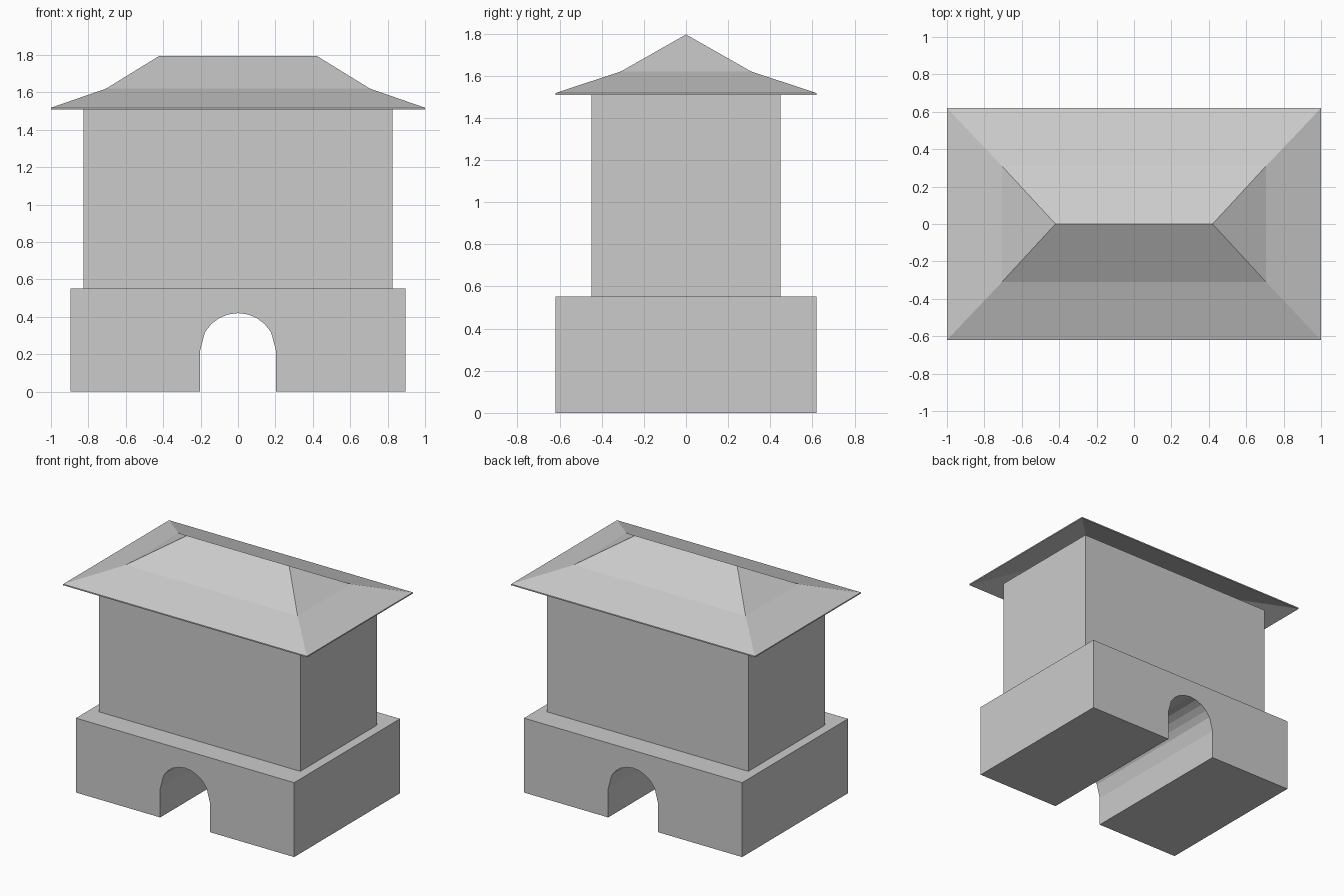
import bpy, bmesh
from math import cos, sin, radians

if "Cube" in bpy.data.objects:
    bpy.data.objects.remove(bpy.data.objects["Cube"])


def finish(name, bm):
    bmesh.ops.recalc_face_normals(bm, faces=bm.faces[:])
    mesh = bpy.data.meshes.new(name)
    bm.to_mesh(mesh)
    bm.free()
    ob = bpy.data.objects.new(name, mesh)
    bpy.context.collection.objects.link(ob)
    return ob


def ring(bm, x, y, z):
    return [bm.verts.new((sx * x, sy * y, z))
            for sx, sy in ((-1, -1), (1, -1), (1, 1), (-1, 1))]


def bridge(bm, a, b):
    for i in range(4):
        j = (i + 1) % 4
        bm.faces.new((a[i], a[j], b[j], b[i]))


# Plinth: front outline with an arched passage, extruded front to back
W, H, D = 0.895, 0.552, 0.62
R, SPRING = 0.204, 0.216
arch = [(R * cos(radians(a)), SPRING + R * sin(radians(a)))
        for a in [0] + list(range(30, 151, 15)) + [180]]
outline = [(-W, 0), (-W, H), (W, H), (W, 0), (R, 0)] + arch + [(-R, 0)]
bm = bmesh.new()
face = bm.faces.new([bm.verts.new((x, -D, z)) for x, z in outline])
ext = bmesh.ops.extrude_face_region(bm, geom=[face])
bmesh.ops.translate(bm, vec=(0, 2 * D, 0),
                    verts=[v for v in ext["geom"] if isinstance(v, bmesh.types.BMVert)])
finish("plinth", bm)

# Main walls
bm = bmesh.new()
low, high = ring(bm, 0.826, 0.449, H), ring(bm, 0.826, 0.449, 1.51)
bridge(bm, low, high)
bm.faces.new(low)
bm.faces.new(high)
finish("walls", bm)

# Hip roof: sloping soffit, thin eave edge, shallow skirt, steeper crown with ridge
bm = bmesh.new()
rings = [ring(bm, *r) for r in ((0.706, 0.31, 1.611), (1.0, 0.62, 1.509),
                                (1.0, 0.62, 1.518), (0.706, 0.31, 1.62))]
for a, b in zip(rings, rings[1:]):
    bridge(bm, a, b)
bm.faces.new(rings[0])
left, right = (bm.verts.new((x, 0, 1.796)) for x in (-0.42, 0.42))
p = rings[-1]
bm.faces.new((p[0], p[1], right, left))
bm.faces.new((p[2], p[3], left, right))
bm.faces.new((p[1], p[2], right))
bm.faces.new((p[3], p[0], left))
finish("roof", bm)
